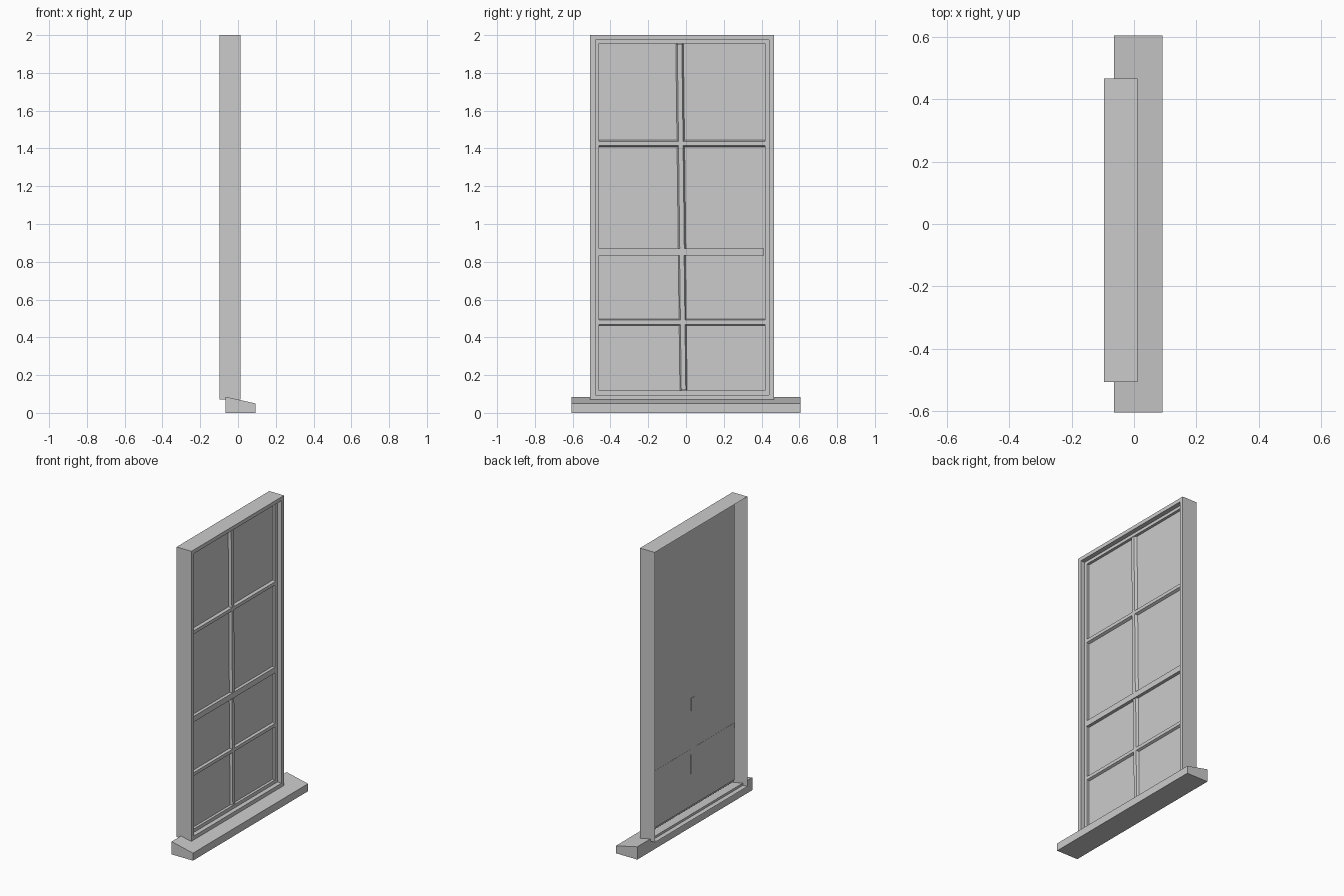
import bpy, bmesh
from mathutils import Vector

if "Cube" in bpy.data.objects:
    bpy.data.objects.remove(bpy.data.objects["Cube"])


def finish(name, bm):
    mesh = bpy.data.meshes.new(name)
    bm.to_mesh(mesh)
    bm.free()
    ob = bpy.data.objects.new(name, mesh)
    bpy.context.collection.objects.link(ob)
    return ob


def loft(name, rings, cap_start=True, cap_end=True):
    """Bridge equal-length closed rings of points, optionally capping the ends."""
    bm = bmesh.new()
    loops = [[bm.verts.new(p) for p in ring] for ring in rings]
    n = len(loops[0])
    for a, b in zip(loops, loops[1:]):
        for i in range(n):
            j = (i + 1) % n
            bm.faces.new((a[i], a[j], b[j], b[i]))
    if cap_start:
        bm.faces.new(loops[0][::-1])
    if cap_end:
        bm.faces.new(loops[-1])
    bmesh.ops.recalc_face_normals(bm, faces=bm.faces)
    return finish(name, bm)


def rect(x, y0, y1, z0, z1):
    return [(x, y0, z0), (x, y1, z0), (x, y1, z1), (x, y0, z1)]


def bar(name, start, end, back, front, base, top):
    """Glazing bar with a tapered section, from start to end given as (y, z)."""
    s, e = Vector(start), Vector(end)
    side = (e - s).normalized().orthogonal()
    section = [(back, -base), (back, base), (front, top), (front, -top)]
    rings = [[(x, *(p + side * w)) for x, w in section] for p in (s, e)]
    return loft(name, rings)


# sloping sill
profile = [(-0.065, 0), (0.092, 0), (0.092, 0.05), (-0.065, 0.085)]
loft("sill", [[(x, y, z) for x, z in profile] for y in (-0.605, 0.605)])

# open-backed frame stepping in to the sash rim and then the pane
inner = (-0.48, 0.44, 0.095, 1.975)
pane = (-0.46, 0.417, 0.118, 1.955)
outer = (-0.507, 0.467, 0.07, 2.0)
frame = loft("window_frame", [
    rect(-0.097, *outer), rect(0.012, *outer),
    rect(0.012, *inner), rect(-0.018, *inner),
    rect(-0.018, *pane), rect(-0.036, *pane)], cap_start=False, cap_end=True)
# front of the open shell faces outwards
bm = bmesh.new()
bm.from_mesh(frame.data)
bm.faces.ensure_lookup_table()
if max(bm.faces, key=lambda f: f.calc_center_median().z).normal.z < 0:
    bmesh.ops.reverse_faces(bm, faces=bm.faces)
bm.to_mesh(frame.data)
bm.free()

# meeting rail between the two sashes
bar("meeting_rail", (-0.46, 0.852), (0.413, 0.852), -0.035, -0.014, 0.019, 0.019)

# glazing bars: slightly tilted uprights and level cross bars
for sash, back, front, cross_z, low, high in (
        ("upper", -0.035, -0.018, 1.426, (-0.021, 0.87), (-0.034, 1.953)),
        ("lower", -0.038, -0.021, 0.48, (-0.013, 0.12), (-0.022, 0.835))):
    bar(sash + "_upright_bar", low, high, back, front, 0.02, 0.012)
    bar(sash + "_cross_bar", (-0.46, cross_z), (0.417, cross_z), back, front, 0.018, 0.011)
